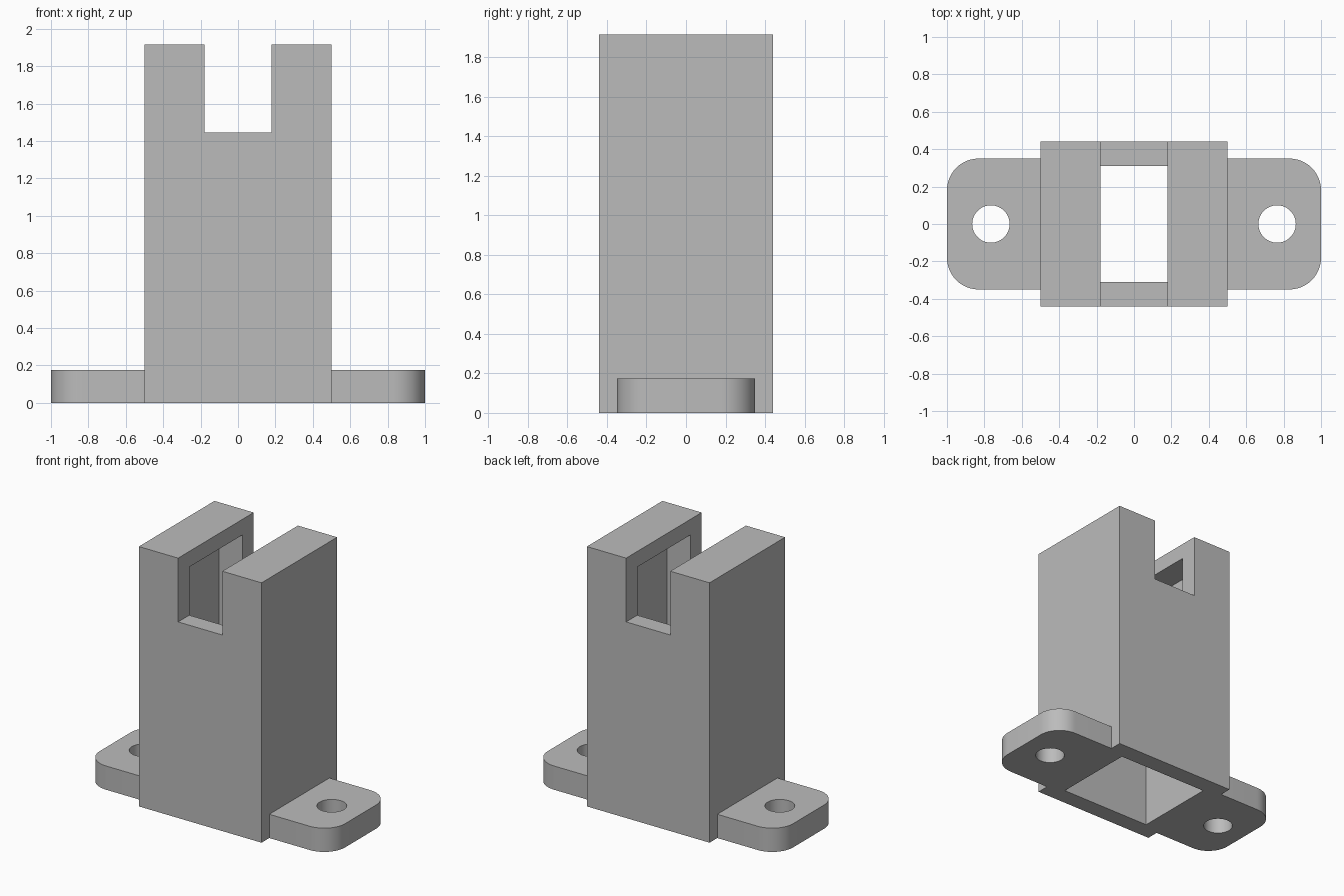
import bpy
import bmesh
from mathutils import Matrix, Vector

default = bpy.data.objects.get("Cube")
if default:
    bpy.data.objects.remove(default, do_unlink=True)

grey = bpy.data.materials.new("plain grey")
grey.use_nodes = True
colour = (0.5, 0.5, 0.5, 1)
grey.diffuse_color = colour
grey.node_tree.nodes["Principled BSDF"].inputs["Base Color"].default_value = colour


def finish(name, bm):
    mesh = bpy.data.meshes.new(name)
    bm.to_mesh(mesh)
    bm.free()
    mesh.materials.append(grey)
    obj = bpy.data.objects.new(name, mesh)
    bpy.context.collection.objects.link(obj)
    return obj


def box_mesh(low, high):
    low, high = Vector(low), Vector(high)
    bm = bmesh.new()
    place = Matrix.Translation((low + high) / 2) @ Matrix.Diagonal((*(high - low), 1))
    bmesh.ops.create_cube(bm, size=1, matrix=place)
    return bm


def cut(obj, cutter):
    """Subtract the cutter, apply the result and discard the cutter."""
    cutter.hide_render = True
    mod = obj.modifiers.new("cut", "BOOLEAN")
    mod.operation = "DIFFERENCE"
    mod.solver = "EXACT"
    mod.object = cutter
    bpy.ops.object.select_all(action="DESELECT")
    bpy.context.view_layer.objects.active = obj
    obj.select_set(True)
    bpy.ops.object.modifier_apply(modifier=mod.name)
    bpy.data.objects.remove(cutter, do_unlink=True)


# Main dimensions
W, D, H = 0.5, 0.44, 1.915
WALL = 0.13
SLOT, SLOT_FLOOR = 0.18, 1.445
TAB_D, TAB_H, TAB_R = 0.35, 0.175, 0.17
HOLE_X, HOLE_R = 0.765, 0.1

# Hollow housing, open below, with a slot across the top
housing = finish("housing", box_mesh((-W, -D, 0), (W, D, H)))
cut(housing, finish("cavity_cutter", box_mesh(
    (WALL - W, WALL - D, -1), (W - WALL, D - WALL, H - 0.115))))
cut(housing, finish("slot_cutter", box_mesh(
    (-SLOT, -1, SLOT_FLOOR), (SLOT, 1, H + 1))))

# Mounting tabs with rounded outer corners and a screw hole
for side, label in ((1, "left"), (-1, "right")):
    xs = sorted((side * W, side))
    bm = box_mesh((xs[0], -TAB_D, 0), (xs[1], TAB_D, TAB_H))
    corners = [e for e in bm.edges
               if all(abs(v.co.x - side) < 0.001 for v in e.verts)
               and abs(e.verts[0].co.z - e.verts[1].co.z) > 0.1]
    bmesh.ops.bevel(bm, geom=corners, offset=TAB_R, segments=12,
                    profile=0.5, affect="EDGES")
    tab = finish(label + "_mounting_tab", bm)

    hole = bmesh.new()
    bmesh.ops.create_cone(hole, cap_ends=True, segments=48, radius1=HOLE_R,
                          radius2=HOLE_R, depth=1,
                          matrix=Matrix.Translation((side * HOLE_X, 0, 0)))
    cut(tab, finish("hole_cutter", hole))
    bpy.ops.object.shade_smooth_by_angle()
